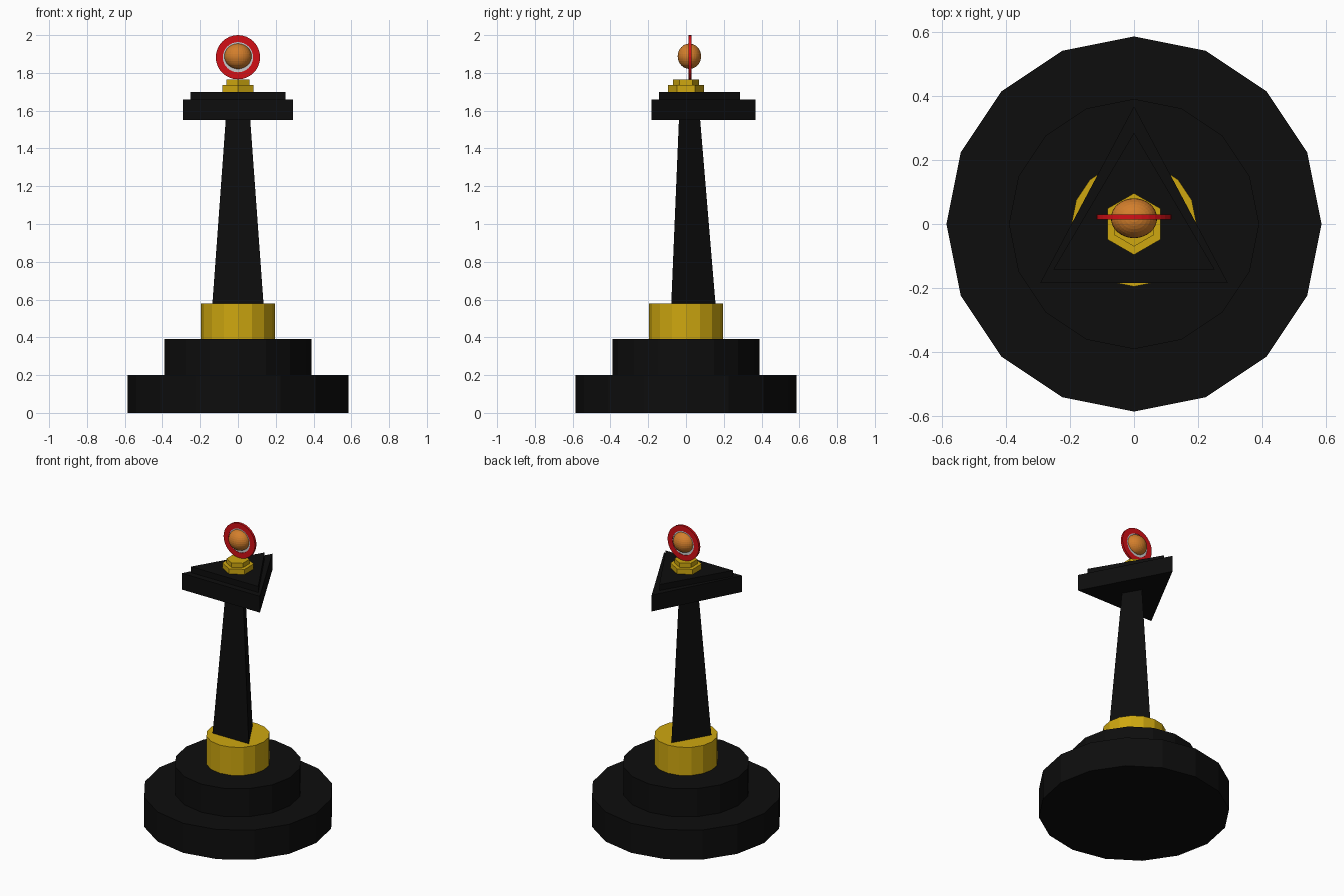
import bpy
import math

if "Cube" in bpy.data.objects:
    bpy.data.objects.remove(bpy.data.objects["Cube"])


def material(name, r, g, b):
    m = bpy.data.materials.new(name)
    m.diffuse_color = (r, g, b, 1)
    m.use_nodes = True
    m.node_tree.nodes["Principled BSDF"].inputs["Base Color"].default_value = m.diffuse_color
    return m


black = material("black", 0.004, 0.004, 0.004)
gold = material("gold", 0.62, 0.39, 0.005)
red = material("red", 0.65, 0.005, 0.008)
white = material("white", 0.8, 0.8, 0.8)
orange = material("orange", 0.65, 0.21, 0.025)


def prism(name, sides, r0, r1, z0, z1, mat, sx=1.0):
    """Upright prism or frustum with one corner pointing to +y."""
    bpy.ops.mesh.primitive_cone_add(vertices=sides, radius1=r0, radius2=r1,
                                    depth=z1 - z0, location=(0, 0, (z0 + z1) / 2))
    ob = bpy.context.object
    ob.name = name
    ob.scale.x = sx
    ob.data.materials.append(mat)
    return ob


# Stepped round base
prism("base_lower", 16, 0.585, 0.585, 0.0, 0.2, black)
prism("base_upper", 16, 0.39, 0.39, 0.2, 0.39, black)
prism("gold_collar", 16, 0.195, 0.195, 0.39, 0.58, gold)

# Tapered three-sided column and triangular platform
prism("column", 3, 0.156, 0.075, 0.58, 1.55, black)
prism("platform_lower", 3, 0.367, 0.367, 1.55, 1.66, black, sx=0.92)
prism("platform_upper", 3, 0.285, 0.285, 1.66, 1.70, black, sx=1.02)

# Hexagonal gold mount
prism("mount_lower", 6, 0.096, 0.096, 1.70, 1.735, gold)
prism("mount_upper", 6, 0.07, 0.07, 1.735, 1.765, gold)


def upright_ring(name, profile, n, centre, mat, closed):
    """Lathe a (radius, y) profile around the y axis."""
    verts, faces = [], []
    k = len(profile)
    for i in range(n):
        a = 2 * math.pi * i / n
        verts += [(r * math.sin(a), y, r * math.cos(a)) for r, y in profile]
    for i in range(n):
        p, q = i * k, (i + 1) % n * k
        for j in range(k if closed else k - 1):
            j2 = (j + 1) % k
            faces.append((p + j, p + j2, q + j2, q + j))
    if not closed:
        faces.append([i * k for i in range(n)][::-1])
        faces.append([i * k + k - 1 for i in range(n)])
    me = bpy.data.meshes.new(name)
    me.from_pydata(verts, [], faces)
    ob = bpy.data.objects.new(name, me)
    bpy.context.collection.objects.link(ob)
    ob.location = centre
    me.materials.append(mat)
    bpy.context.view_layer.objects.active = ob
    bpy.ops.object.mode_set(mode='EDIT')
    bpy.ops.mesh.select_all(action='SELECT')
    bpy.ops.mesh.normals_make_consistent(inside=False)
    bpy.ops.object.mode_set(mode='OBJECT')
    return ob


# Red ring with white centre disc
c = (0, 0.022, 1.883)
upright_ring("red_ring", [(0.117, -0.008), (0.117, 0.008), (0.08, 0.008), (0.08, -0.008)],
             32, c, red, True)
upright_ring("white_disc", [(0.08, -0.006), (0.08, 0.006)], 32, c, white, False)

# Orange ball through the disc
bpy.ops.mesh.primitive_uv_sphere_add(segments=32, ring_count=16, radius=1,
                                     location=(0, 0.018, 1.888))
ball = bpy.context.object
ball.name = "ball"
ball.scale = (0.072, 0.062, 0.067)
ball.data.materials.append(orange)
